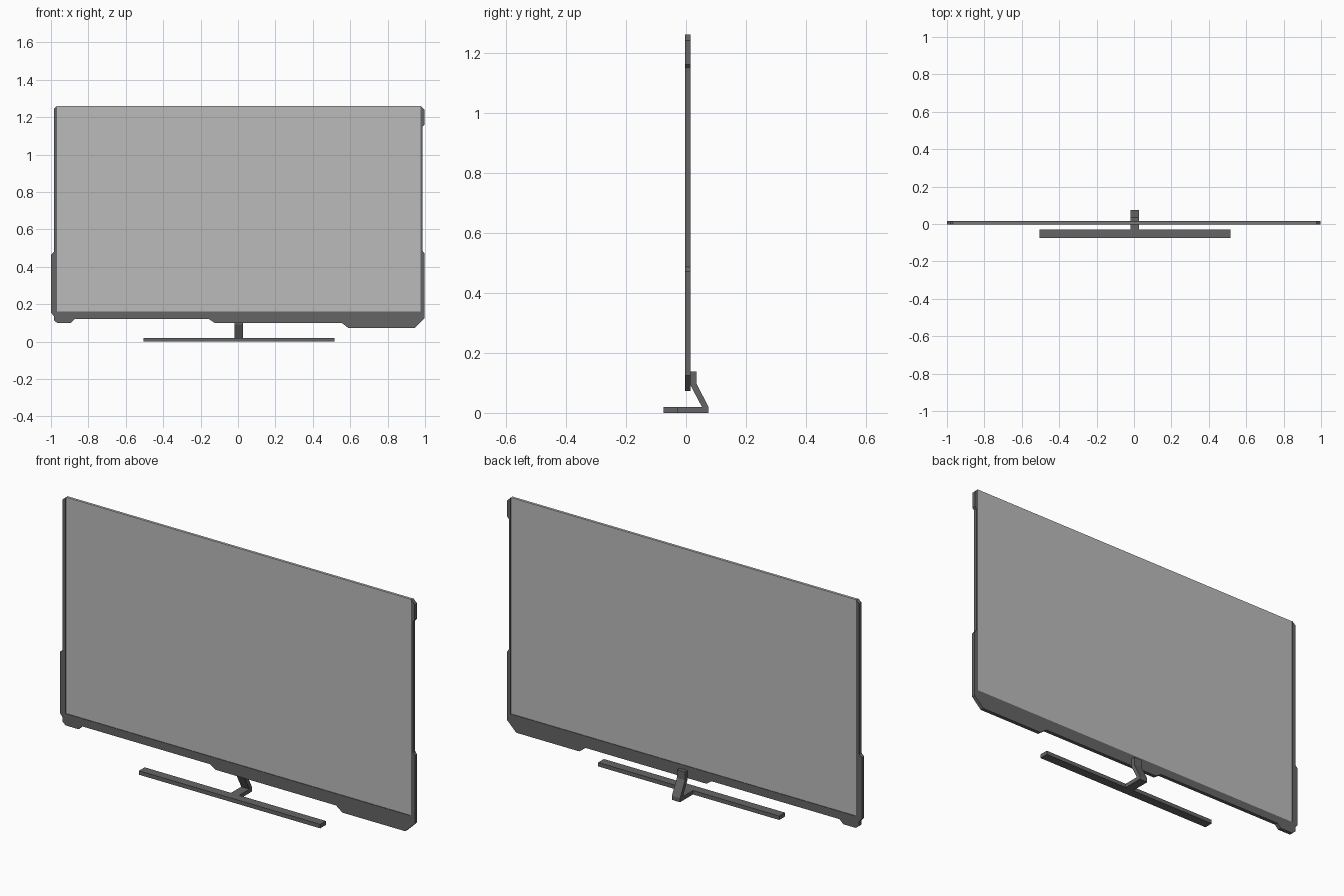
import bpy, bmesh
from mathutils import Vector

cube = bpy.data.objects.get("Cube")
if cube:
    bpy.data.objects.remove(cube)


def material(name, value):
    m = bpy.data.materials.new(name)
    m.use_nodes = True
    colour = (value, value, value, 1)
    m.diffuse_color = colour
    m.node_tree.nodes["Principled BSDF"].inputs["Base Color"].default_value = colour
    return m


def prism(name, outline, start, end, axis, mat):
    """Extrude a closed outline along x (outline in y, z) or y (outline in x, z)."""
    bm = bmesh.new()
    place = (lambda a, b: (start, a, b)) if axis == "x" else (lambda a, b: (a, start, b))
    face = bm.faces.new([bm.verts.new(place(a, b)) for a, b in outline])
    moved = bmesh.ops.extrude_face_region(bm, geom=[face])["geom"]
    step = Vector((end - start, 0, 0)) if axis == "x" else Vector((0, end - start, 0))
    bmesh.ops.translate(bm, verts=[v for v in moved if isinstance(v, bmesh.types.BMVert)], vec=step)
    # the starting face is kept by the extrusion, so the solid is closed
    bmesh.ops.recalc_face_normals(bm, faces=bm.faces)
    mesh = bpy.data.meshes.new(name)
    bm.to_mesh(mesh)
    bm.free()
    mesh.materials.append(mat)
    obj = bpy.data.objects.new(name, mesh)
    bpy.context.collection.objects.link(obj)
    return obj


def rect(a0, a1, b0, b1):
    return [(a0, b0), (a1, b0), (a1, b1), (a0, b1)]


dark = material("dark grey plastic", 0.13)
pale = material("pale grey screen", 0.5)

LEFT, RIGHT, BOTTOM, TOP = -0.967, 0.977, 0.16, 1.26

# U-shaped frame: inner edge, then the stepped outer edge from right to left
frame = [
    (LEFT, TOP), (LEFT, BOTTOM), (RIGHT, BOTTOM), (RIGHT, TOP),
    (0.997, 1.24), (0.997, 1.16), (0.987, 1.15), (0.987, 0.485),
    (0.998, 0.47), (0.998, 0.125), (0.945, 0.073), (0.59, 0.073),
    (0.555, 0.1), (-0.125, 0.1), (-0.155, 0.12), (-0.875, 0.12),
    (-0.895, 0.1), (-0.967, 0.1), (-0.985, 0.115), (-0.985, 0.137),
    (-1.0, 0.155), (-1.0, 0.465), (-0.985, 0.48), (-0.985, 1.245),
]
prism("frame", frame, -0.004, 0.015, "y", dark)

# Screen, slightly recessed on both sides
prism("screen", rect(LEFT, RIGHT, BOTTOM, TOP), -0.001, 0.012, "y", pale)

# Stand: wide front bar, and a bent arm rising to the back of the frame
prism("stand_bar", rect(-0.075, -0.029, 0, 0.02), -0.505, 0.515, "x", dark)
arm = [
    (-0.029, 0), (0.075, 0), (0.075, 0.02), (0.035, 0.097), (0.035, 0.138),
    (0.015, 0.138), (0.015, 0.092), (0.053, 0.02), (-0.029, 0.02),
]
prism("stand_arm", arm, -0.019, 0.027, "x", dark)
